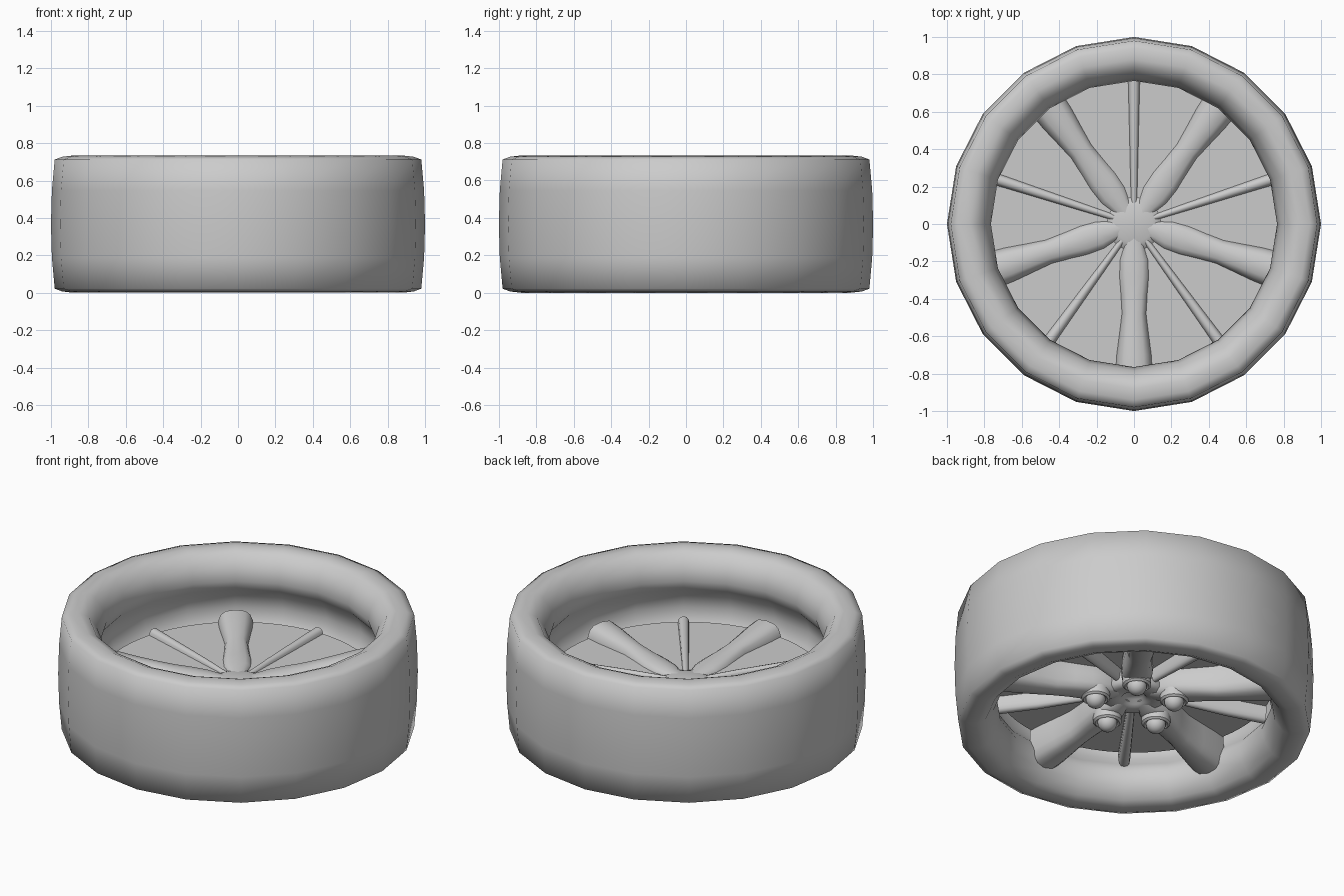
import bpy, bmesh, math
from math import cos, sin, pi, radians
from mathutils import Matrix, Vector

cube = bpy.data.objects.get("Cube")
if cube:
    bpy.data.objects.remove(cube)

GREY = (0.6, 0.6, 0.6, 1)
grey = bpy.data.materials.new("plain grey")
grey.use_nodes = True
grey.diffuse_color = GREY
grey.node_tree.nodes["Principled BSDF"].inputs["Base Color"].default_value = GREY


def finish(bm, name, angle=40):
    bmesh.ops.recalc_face_normals(bm, faces=bm.faces)
    mesh = bpy.data.meshes.new(name)
    bm.to_mesh(mesh)
    bm.free()
    mesh.materials.append(grey)
    obj = bpy.data.objects.new(name, mesh)
    bpy.context.collection.objects.link(obj)
    bpy.ops.object.select_all(action='DESELECT')
    obj.select_set(True)
    bpy.context.view_layer.objects.active = obj
    bpy.ops.object.shade_smooth_by_angle(angle=radians(angle))
    return obj


def lathe(name, profile, sides, closed=False, angle=40):
    """Spin an (r, z) profile around the z axis."""
    bm = bmesh.new()
    verts = [bm.verts.new((r, 0, z)) for r, z in profile]
    pairs = list(zip(verts, verts[1:] + verts[:1]))
    edges = [bm.edges.new(p) for p in (pairs if closed else pairs[:-1])]
    bmesh.ops.spin(bm, geom=verts + edges, cent=(0, 0, 0), axis=(0, 0, 1),
                   angle=2 * pi, steps=sides, use_merge=True)
    bmesh.ops.remove_doubles(bm, verts=bm.verts, dist=0.0005)
    return finish(bm, name, angle)


def spoke(name, sections, direction, power, steps=16):
    """Loft rounded sections (radius, half width, bottom, top) outwards."""
    bm = bmesh.new()
    rings = []
    for r, half, low, high in sections:
        ring = []
        for i in range(steps):
            a = 2 * pi * i / steps
            c, s = cos(a), sin(a)
            y = half * math.copysign(abs(c) ** power, c)
            z = (low + high) / 2 + (high - low) / 2 * math.copysign(abs(s) ** power, s)
            ring.append(bm.verts.new((r, y, z)))
        rings.append(ring)
    for a, b in zip(rings, rings[1:]):
        for i in range(steps):
            j = (i + 1) % steps
            bm.faces.new((a[i], a[j], b[j], b[i]))
    bm.faces.new(rings[0])
    bm.faces.new(rings[-1])
    bm.transform(Matrix.Rotation(direction, 4, 'Z'))
    return finish(bm, name, 50)


# Tyre: upper half of the ring section, mirrored about its mid height
MID = 0.367
half = [(1.0, 0), (0.995, 0.18), (0.98, 0.345), (0.94, 0.36), (0.88, 0.367),
        (0.83, 0.345), (0.785, 0.28), (0.765, 0.2), (0.79, 0.14), (0.84, 0.08), (0.86, 0)]
section = [(r, MID + h) for r, h in half]
section += [(r, MID - h) for r, h in reversed(half[1:-1])]
lathe("tyre", section, 20, closed=True, angle=70)

# Flat disc behind the spokes
lathe("brake_disc", [(0, 0.3), (0.78, 0.3), (0.78, 0.312), (0, 0.312)], 64)

# Hub with a shallow dimple in its outer face
lathe("hub", [(0, 0.225), (0.055, 0.225), (0.07, 0.2), (0.15, 0.19), (0.18, 0.21),
              (0.18, 0.27), (0.14, 0.315), (0.1, 0.33), (0, 0.335)], 40, angle=60)

# Spokes: wide ones carry a wheel nut, narrow ones sit between them
WIDE = [(0.06, 0.05, 0.21, 0.33), (0.13, 0.065, 0.18, 0.335), (0.19, 0.085, 0.165, 0.34),
        (0.28, 0.088, 0.155, 0.345), (0.38, 0.078, 0.145, 0.35), (0.48, 0.07, 0.13, 0.36),
        (0.6, 0.084, 0.115, 0.37), (0.7, 0.097, 0.105, 0.38), (0.78, 0.102, 0.1, 0.385)]
NARROW = [(0.08, 0.018, 0.23, 0.325), (0.3, 0.023, 0.22, 0.335),
          (0.55, 0.029, 0.21, 0.34), (0.78, 0.034, 0.21, 0.345)]
for n in range(5):
    turn = radians(-90 + 72 * n)
    spoke(f"wide_spoke_{n + 1}", WIDE, turn, 0.65)
    spoke(f"narrow_spoke_{n + 1}", NARROW, turn + pi, 0.75)

    # Collar and domed nut on the outer side of the wide spoke
    spot = Vector((0.23 * cos(turn), 0.23 * sin(turn), 0))
    collar = lathe(f"nut_collar_{n + 1}", [(0, 0.15), (0.055, 0.15), (0.068, 0.14),
                                           (0.08, 0.15), (0.08, 0.2)], 24)
    collar.location = spot
    bm = bmesh.new()
    bmesh.ops.create_uvsphere(bm, u_segments=20, v_segments=12, radius=0.055)
    nut = finish(bm, f"wheel_nut_{n + 1}")
    nut.location = spot + Vector((0, 0, 0.145))
